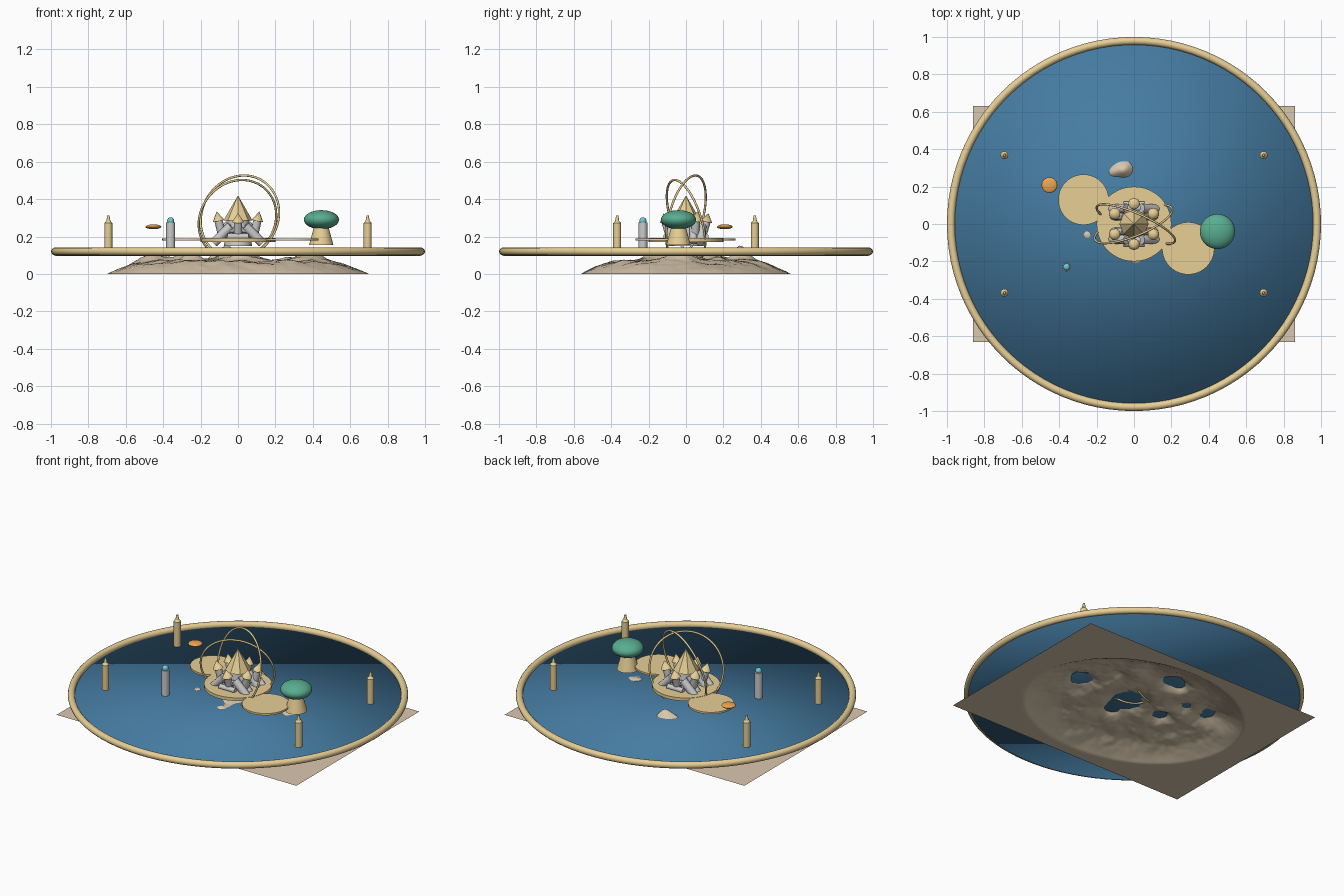
import bpy, bmesh, math
from mathutils import Vector, noise

if "Cube" in bpy.data.objects:
    bpy.data.objects.remove(bpy.data.objects["Cube"])

mats = {}
COL = dict(gold=(0.80, 0.62, 0.30), sand=(0.70, 0.58, 0.42), water=(0.06, 0.20, 0.36),
           green=(0.10, 0.42, 0.28), orange=(0.85, 0.38, 0.08), teal=(0.15, 0.60, 0.68))


def finish(name, color=None, smooth=True):
    o = bpy.context.object
    o.name = name
    if color:
        if color not in mats:
            mats[color] = bpy.data.materials.new(color)
            mats[color].diffuse_color = (*COL[color], 1)
        o.data.materials.append(mats[color])
    if smooth:
        bpy.ops.object.shade_smooth_by_angle(angle=math.radians(40))
    return o


def cone(name, x, y, z0, z1, r0, r1, color=None, n=32, smooth=True):
    bpy.ops.mesh.primitive_cone_add(vertices=n, radius1=r0, radius2=r1, depth=z1 - z0,
                                    location=(x, y, (z0 + z1) / 2))
    return finish(name, color, smooth)


def ball(name, loc, scale, color):
    bpy.ops.mesh.primitive_uv_sphere_add(segments=32, ring_count=16, radius=1, location=loc)
    o = finish(name, color)
    o.scale = scale
    return o


def rod(name, a, b, r, color=None, r2=None, n=16):
    a, b = Vector(a), Vector(b)
    bpy.ops.mesh.primitive_cone_add(vertices=n, radius1=r, radius2=r if r2 is None else r2,
                                    depth=(b - a).length, location=(a + b) / 2)
    o = finish(name, color)
    o.rotation_euler = (b - a).to_track_quat('Z', 'Y').to_euler()
    return o


def torus(name, loc, R, r, rot=(0, 0, 0), n=96):
    bpy.ops.mesh.primitive_torus_add(major_radius=R, minor_radius=r, major_segments=n,
                                     minor_segments=12, location=loc, rotation=rot)
    return finish(name, 'gold')


# rocky seabed: grid raised by noise and a few peaks (x, y, width, height)
PEAKS = [(0.0, -0.06, 0.13, 0.055), (0.38, -0.03, 0.09, 0.055), (0.265, 0.17, 0.05, 0.025),
         (-0.05, 0.295, 0.06, 0.075), (-0.12, 0.275, 0.05, 0.04), (-0.25, -0.06, 0.06, 0.05),
         (0.01, -0.19, 0.04, 0.035), (-0.3, 0.12, 0.07, 0.035), (-0.47, 0.17, 0.13, 0.04)]


def height(x, y):
    e = math.hypot(x / 0.70, y / 0.56)
    t = max(0, min(1, (1 - e) / 0.4))
    f = t * (2 - t)
    n = noise.fractal(Vector((x * 7, y * 7, 3.1)), 0.9, 2.1, 5)
    h = 0.07 + 0.014 * n
    for px, py, w, a in PEAKS:
        h += a * math.exp(-((x - px) ** 2 + (y - py) ** 2) / (w * w) * 1.2)
    return max(0, f * min(h, 0.17))


bm = bmesh.new()
bmesh.ops.create_grid(bm, x_segments=140, y_segments=110, size=1)
for v in bm.verts:
    v.co.x *= 0.86
    v.co.y *= 0.63
    v.co.z = height(v.co.x, v.co.y)
me = bpy.data.meshes.new('seabed')
bm.to_mesh(me)
bm.free()
ob = bpy.data.objects.new('seabed', me)
bpy.context.collection.objects.link(ob)
bpy.context.view_layer.objects.active = ob
ob.select_set(True)
finish('seabed', 'sand')

# water disc and gold rim
cone('water', 0, 0, 0.097, 0.112, 0.975, 0.975, 'water', 96, False)
bpy.ops.object.shade_smooth()
torus('rim', (0, 0, 0.12), 0.979, 0.021)

# floating terraces
cone('main_terrace', 0, 0, 0.172, 0.192, 0.2, 0.2, 'gold', 40)
cone('left_terrace', -0.27, 0.13, 0.178, 0.19, 0.135, 0.135, 'gold', 40)
cone('right_terrace', 0.29, -0.13, 0.178, 0.19, 0.14, 0.14, 'gold', 40)

# central hall with gold spire
cone('hall', 0, 0, 0.15, 0.29, 0.075, 0.06, None, 16)
cone('spire', 0, 0, 0.285, 0.42, 0.078, 0, 'gold', 8, False)
for s in (-1, 1):
    # lying halls across front and back
    for z, y in ((0.20, 0.105), (0.235, 0.085)):
        rod('cross_hall', (-0.055, s * y, z), (0.055, s * y, z), 0.016)
    for t in (-1, 1):
        # slanted buttresses, leaning towers and their gold caps
        rod('buttress', (s * 0.13, t * 0.08, 0.165), (s * 0.04, t * 0.085, 0.255), 0.024)
        rod('side_buttress', (s * 0.12, t * 0.04, 0.17), (s * 0.05, t * 0.04, 0.27), 0.02)
        rod('tower', (s * 0.08, t * 0.045, 0.18), (s * 0.105, t * 0.055, 0.29), 0.022)
        rod('tower_cap', (s * 0.104, t * 0.055, 0.285), (s * 0.114, t * 0.06, 0.335),
            0.032, 'gold', 0, 8)
    rod('end_tower', (0, s * 0.08, 0.18), (0, s * 0.11, 0.28), 0.022)
    rod('end_cap', (0, s * 0.109, 0.278), (0, s * 0.12, 0.325), 0.032, 'gold', 0, 8)

# two crossed orbit rings
torus('orbit_ring_a', (0.01, 0, 0.305), 0.228, 0.006, (math.radians(76), 0, math.radians(-24)))
torus('orbit_ring_b', (-0.003, 0, 0.29), 0.222, 0.006, (math.radians(107), 0, math.radians(22)))

# four rim beacons
for sx in (-1, 1):
    for sy in (-1, 1):
        x, y = sx * 0.693, sy * 0.368
        cone('beacon', x, y, 0.1, 0.272, 0.021, 0.021, 'gold', 20)
        cone('beacon_taper', x, y, 0.272, 0.285, 0.021, 0.01, 'gold', 20)
        cone('beacon_tip', x, y, 0.284, 0.312, 0.011, 0.006, 'gold', 16)

# domed tree on its pedestal
cone('dome_base', 0.445, -0.04, 0.155, 0.255, 0.065, 0.038, 'gold')
ball('dome', (0.446, -0.04, 0.29), (0.094, 0.094, 0.051), 'green')

# lamp post and hovering disc
cone('lamp_post', -0.36, -0.23, 0.1, 0.275, 0.024, 0.024, None, 20)
ball('lamp', (-0.36, -0.23, 0.284), (0.019, 0.019, 0.019), 'teal')
ball('hover_disc', (-0.452, 0.208, 0.252), (0.042, 0.042, 0.013), 'orange')

for m in bpy.data.materials:
    if m.users and not m.is_grease_pencil:
        m.use_nodes = True
        m.node_tree.nodes["Principled BSDF"].inputs["Base Color"].default_value = m.diffuse_color
